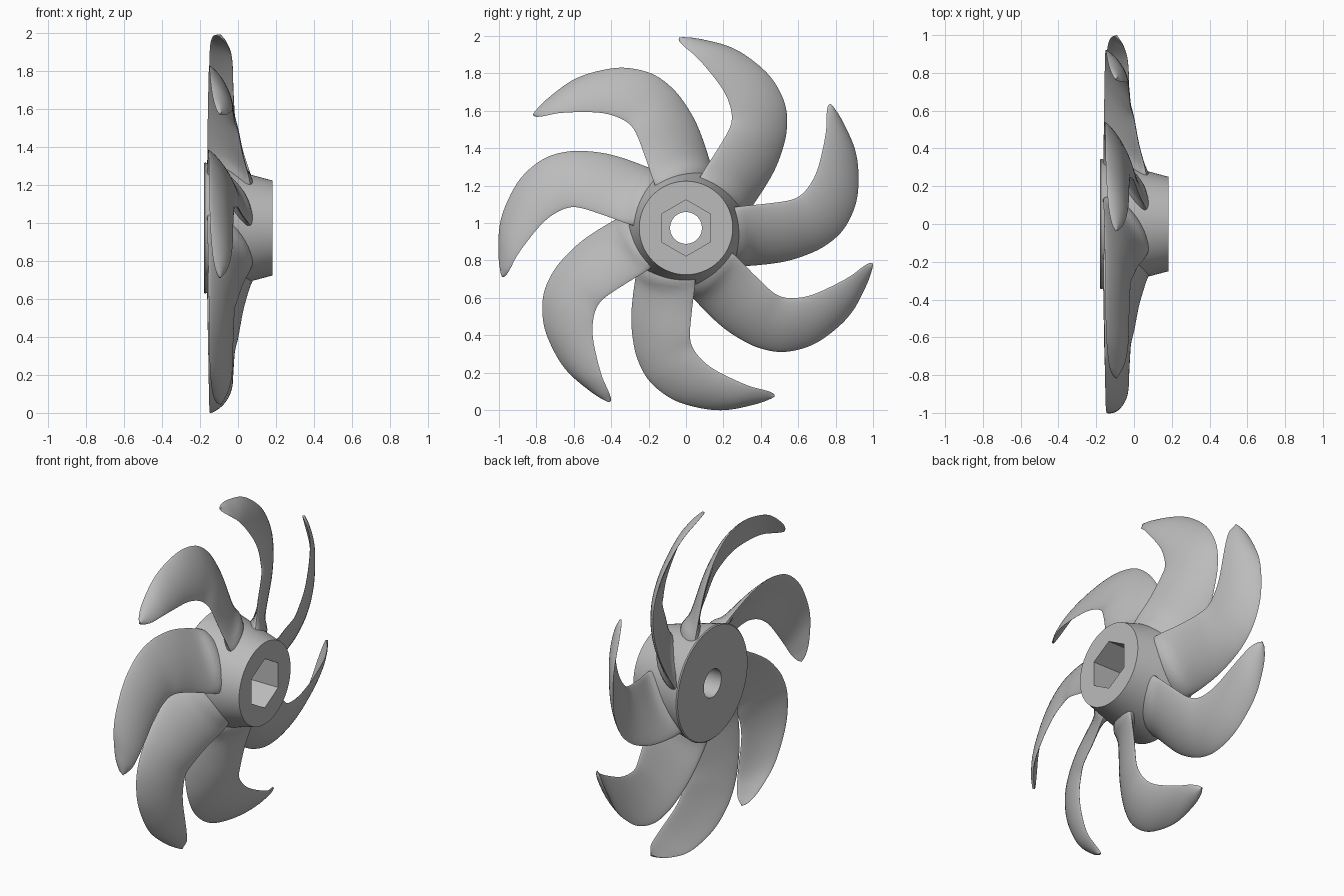
import bpy, bmesh, math
from mathutils import Vector, Matrix

if "Cube" in bpy.data.objects:
    bpy.data.objects.remove(bpy.data.objects["Cube"])

CENTRE = Vector((0, 0, 0.974))
BLADES = 7
HUB_BACK, HUB_FRONT = -0.18, 0.182
R_BACK, R_FRONT = 0.345, 0.25

grey = bpy.data.materials.new("plain grey")
grey.use_nodes = True
grey.diffuse_color = (0.5, 0.5, 0.5, 1)
grey.node_tree.nodes["Principled BSDF"].inputs["Base Color"].default_value = (0.5, 0.5, 0.5, 1)


def finish(bm, name):
    """Turn a bmesh into a smooth-shaded object with sharp edges kept."""
    bmesh.ops.recalc_face_normals(bm, faces=bm.faces)
    mesh = bpy.data.meshes.new(name)
    bm.to_mesh(mesh)
    bm.free()
    mesh.materials.append(grey)
    obj = bpy.data.objects.new(name, mesh)
    bpy.context.collection.objects.link(obj)
    bpy.ops.object.select_all(action="DESELECT")
    obj.select_set(True)
    bpy.context.view_layer.objects.active = obj
    bpy.ops.object.shade_smooth_by_angle(angle=math.radians(35))


def bridge(bm, rings):
    """Join each ring of vertices to the next with quads."""
    for r0, r1 in zip(rings, rings[1:]):
        for k in range(len(r0)):
            j = (k + 1) % len(r0)
            bm.faces.new((r0[k], r0[j], r1[j], r1[k]))


def spline(points, t):
    """Catmull-Rom sample through a list of vectors."""
    i = min(int(t), len(points) - 2)
    f = t - i
    b, c = points[i], points[i + 1]
    a = points[i - 1] if i else b * 2 - c
    d = points[i + 2] if i + 2 < len(points) else c * 2 - b
    return (b * 2 + (c - a) * f + (a * 2 - b * 5 + c * 4 - d) * f ** 2
            + (b * 3 - a - c * 3 + d) * f ** 3) / 2


# Hub: tapered boss with a hexagonal socket opening into a round bore
SIDES = 96


def hub_ring(bm, x, radius, hexagon=False):
    ring = []
    for k in range(SIDES):
        angle = math.tau * k / SIDES
        r = radius
        if hexagon:
            sector = math.pi / 3
            r *= math.cos(sector / 2) / math.cos(angle % sector - sector / 2)
        ring.append(bm.verts.new(CENTRE + Vector((x, r * math.sin(angle), r * math.cos(angle)))))
    return ring


bm = bmesh.new()
hub_rings = [hub_ring(bm, *args) for args in (
    (HUB_BACK, 0.085), (HUB_BACK, R_BACK - 0.006), (HUB_BACK + 0.006, R_BACK),
    (HUB_FRONT, R_FRONT), (HUB_FRONT, 0.15, True), (-0.04, 0.15, True), (-0.04, 0.085))]
bridge(bm, hub_rings + hub_rings[:1])
finish(bm, "hub")

# Blade edges from root to tip as (x, y, z) about the hub axis
outer = [Vector(p) for p in (
    (-.15, -.23, -.12), (-.16, -.267, -.251), (-.16, -.291, -.439), (-.158, -.287, -.572),
    (-.156, -.259, -.703), (-.154, -.192, -.823), (-.152, -.07, -.917), (-.15, .075, -.963),
    (-.146, .21, -.974), (-.134, .36, -.945), (-.117, .44, -.916), (-.1, .473, -.895))]
inner = [Vector(p) for p in (
    (.075, .05, -.2), (.06, .048, -.305), (.025, .032, -.439), (0, .021, -.572),
    (-.018, .037, -.642), (-.023, .086, -.706), (-.026, .155, -.759), (-.028, .262, -.813),
    (-.036, .35, -.849), (-.055, .42, -.867), (-.08, .458, -.88), (-.098, .473, -.892))]

STATIONS, CHORD = 66, 16
ROOT_THICK, TIP_THICK, FILLET = 0.056, 0.012, 0.03
ROOT_CAMBER, TIP_CAMBER = 0.026, 0.006


def hub_distance(p):
    """Height of a point above the hub's tapered wall."""
    f = (p.x - HUB_BACK) / (HUB_FRONT - HUB_BACK)
    return max(math.hypot(p.y, p.z) - R_BACK - (R_FRONT - R_BACK) * f, 0)


def blade_sections():
    end = len(outer) - 1
    for s in range(STATIONS + 1):
        t = s / STATIONS * end
        a, b = spline(outer, t), spline(inner, t)
        t0, t1 = max(t - .1, 0), min(t + .1, end)
        along = (spline(outer, t1) + spline(inner, t1)
                 - spline(outer, t0) - spline(inner, t0))
        normal = along.cross(b - a).normalized()
        half = (ROOT_THICK + (TIP_THICK - ROOT_THICK) * t / end) / 2
        camber = ROOT_CAMBER + (TIP_CAMBER - ROOT_CAMBER) * t / end
        ring = []
        for k in range(2 * CHORD):
            angle = math.pi * k / CHORD
            p = a.lerp(b, (1 - math.cos(angle)) / 2)
            # rounded lens section bowed forwards, flaring where it meets the hub
            bulge = abs(math.sin(angle))
            flare = FILLET * math.exp(-hub_distance(p) / FILLET)
            lift = half * bulge ** 1.3 + flare * bulge ** 0.8
            side = 1 if k <= CHORD else -1
            ring.append(p + normal * (side * lift + camber * bulge ** 2))
        yield ring


sections = list(blade_sections())
for n in range(BLADES):
    bm = bmesh.new()
    turn = Matrix.Translation(CENTRE) @ Matrix.Rotation(math.tau * n / BLADES, 4, "X")
    rings = [[bm.verts.new(turn @ p) for p in ring] for ring in sections]
    bridge(bm, rings)
    bm.faces.new(rings[0])
    bm.faces.new(rings[-1])
    finish(bm, f"blade_{n + 1}")
